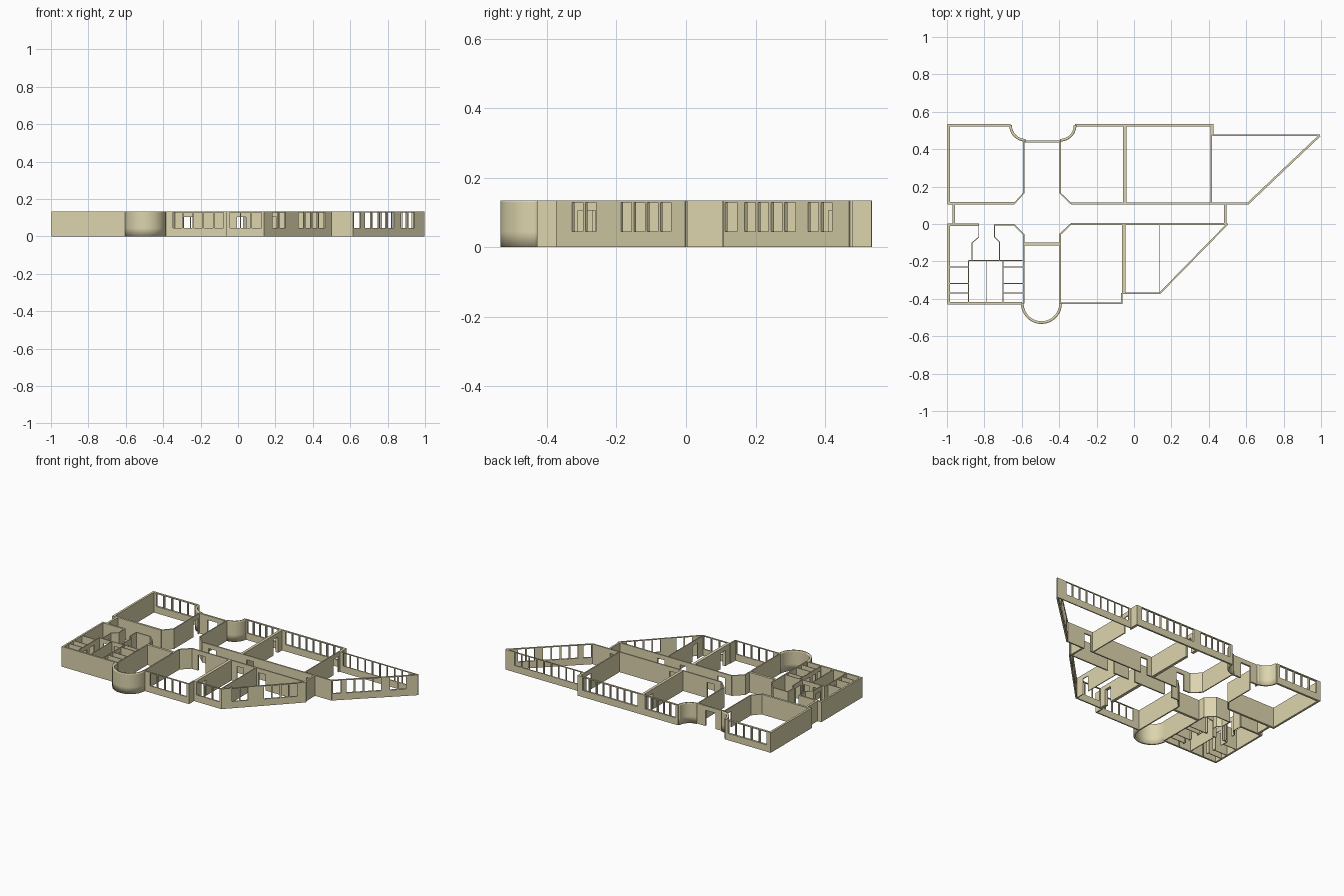
import bpy, bmesh, math

if "Cube" in bpy.data.objects:
    bpy.data.objects.remove(bpy.data.objects["Cube"])

H = 0.134
WIN = (0.045, 0.129)
DOOR = (0.0, 0.105)
LEVELS = [0, 0.045, 0.105, 0.129, H]

mat = bpy.data.materials.new("wall_paint")
mat.diffuse_color = (0.72, 0.66, 0.42, 1)
mat.use_nodes = True
mat.node_tree.nodes["Principled BSDF"].inputs["Base Color"].default_value = mat.diffuse_color


def wall(name, pts, t=0.01, wins=(), doors=(), closed=False):
    """Wall strip along a path; openings given as (segment, start, end),
    in x on walls parallel to x, otherwise in y."""
    bm = bmesh.new()
    if closed:
        pts = pts + pts[:1]
    for i, (p, q) in enumerate(zip(pts, pts[1:])):
        ax = 0 if abs(q[1] - p[1]) < 1e-5 else 1
        holes = []
        for group, (z0, z1) in ((wins, WIN), (doors, DOOR)):
            for seg, a, b in group:
                if seg == i:
                    f = sorted((c - p[ax]) / (q[ax] - p[ax]) for c in (a, b))
                    holes.append((f[0], f[1], z0, z1))
        cuts = sorted({0.0, 1.0} | {h[0] for h in holes} | {h[1] for h in holes})
        for a, b in zip(cuts, cuts[1:]):
            for z0, z1 in zip(LEVELS, LEVELS[1:]):
                m, zm = (a + b) / 2, (z0 + z1) / 2
                if any(h[0] < m < h[1] and h[2] < zm < h[3] for h in holes):
                    continue
                bm.faces.new([bm.verts.new((p[0] + (q[0] - p[0]) * s,
                                            p[1] + (q[1] - p[1]) * s, z))
                              for s, z in ((a, z0), (b, z0), (b, z1), (a, z1))])
    bmesh.ops.remove_doubles(bm, verts=bm.verts, dist=1e-5)
    me = bpy.data.meshes.new(name)
    bm.to_mesh(me)
    bm.free()
    ob = bpy.data.objects.new(name, me)
    bpy.context.collection.objects.link(ob)
    me.materials.append(mat)
    mod = ob.modifiers.new("thickness", 'SOLIDIFY')
    mod.thickness, mod.offset, mod.use_even_offset = t, 0, True
    return ob


def row(seg, a, b, n, gap=0.007):
    """n equal windows between a and b."""
    w = (b - a) / n
    return [(seg, a + i * w + gap / 2, a + (i + 1) * w - gap / 2) for i in range(n)]


def arc(cx, cy, r, a0, a1, n=16):
    return [(cx + r * math.cos(math.radians(a0 + (a1 - a0) * i / n)),
             cy + r * math.sin(math.radians(a0 + (a1 - a0) * i / n)))
            for i in range(n + 1)]


# North-west room
wall("northwest_outer_wall", [(-0.64, 0.11), (-0.991, 0.11), (-0.991, 0.528), (-0.66, 0.528)],
     0.014, wins=row(2, -0.97, -0.68, 5))
wall("northwest_inner_wall", [(-0.64, 0.11), (-0.59, 0.165), (-0.59, 0.445)], 0.007,
     doors=[(1, 0.37, 0.42)])

# Entrance with curved corners
curves = [wall("entrance_curve_left", arc(-0.58, 0.528, 0.08, 180, 270), 0.014),
          wall("entrance_curve_right", arc(-0.395, 0.528, 0.08, 270, 360), 0.014)]
wall("entrance_wall", [(-0.59, 0.441), (-0.395, 0.441)], 0.012, doors=[(0, -0.53, -0.455)])

# North middle and east rooms
wall("north_outer_wall", [(-0.315, 0.528), (-0.05, 0.528), (0.42, 0.528), (0.42, 0.475)], 0.012,
     wins=row(0, -0.30, -0.07, 5) + row(1, -0.02, 0.39, 8))
wall("north_middle_wall", [(-0.395, 0.445), (-0.395, 0.165), (-0.338, 0.11)], 0.007)
wall("north_divider", [(-0.05, 0.11), (-0.05, 0.525)], 0.018, doors=[(0, 0.43, 0.48)])
wall("north_east_divider", [(0.413, 0.11), (0.413, 0.525)], 0.007, doors=[(0, 0.41, 0.46)])

# Corridor
wall("corridor_north_wall", [(-0.338, 0.11), (0.615, 0.11)], 0.009,
     doors=[(0, -0.29, -0.235), (0, -0.01, 0.04), (0, 0.43, 0.48)])
wall("corridor_south_wall", [(-0.338, 0), (0.5, 0)], 0.009,
     doors=[(0, -0.29, -0.235), (0, -0.005, 0.042), (0, 0.155, 0.205)])
wall("corridor_west_end", [(-0.963, 0), (-0.963, 0.11)], 0.014)
wall("corridor_east_end", [(0.488, 0), (0.488, 0.11)], 0.012)

# North-east triangular room
wall("triangle_north_wall", [(0.42, 0.475), (0.995, 0.475)], 0.007,
     wins=row(0, 0.44, 0.93, 9))
wall("triangle_diagonal_wall", [(0.612, 0.112), (0.993, 0.473)], 0.011,
     wins=[(0, 0.116, 0.15)] + row(0, 0.169, 0.322, 4) + row(0, 0.351, 0.427, 2))

# South-west room
wall("southwest_outer_wall", [(-0.83, -0.004), (-0.991, -0.004), (-0.991, -0.424), (-0.60, -0.424)],
     0.012)
wall("southwest_inner_wall", [(-0.745, -0.004), (-0.642, -0.004), (-0.59, -0.055), (-0.59, -0.424)],
     0.007)
# Small rooms with thin partitions
wall("lobby_left", [(-0.83, -0.004), (-0.83, -0.07), (-0.865, -0.10), (-0.865, -0.195)], 0.005,
     doors=[(2, -0.175, -0.125)])
wall("lobby_right", [(-0.745, -0.004), (-0.745, -0.07), (-0.72, -0.095), (-0.72, -0.195)], 0.005,
     doors=[(2, -0.175, -0.125)])
wall("stall_cross_wall", [(-0.885, -0.195), (-0.595, -0.195)], 0.005,
     doors=[(0, -0.85, -0.80), (0, -0.775, -0.73)])
wall("stall_centre_wall", [(-0.79, -0.195), (-0.79, -0.42)], 0.005)
for side, x0, x1 in (("left", -0.885, -0.985), ("right", -0.70, -0.593)):
    wall(f"stall_front_{side}", [(x0, -0.195), (x0, -0.42)], 0.005,
         doors=[(0, -0.30, -0.25), (0, -0.358, -0.328), (0, -0.412, -0.38)])
    for i, y in enumerate((-0.23, -0.318, -0.368)):
        wall(f"stall_partition_{side}_{i + 1}", [(x0, y), (x1, y)], 0.005)

# Curved bay and its back wall
curves.append(wall("curved_bay", arc(-0.495, -0.425, 0.102, 180, 360, 32), 0.014))
wall("bay_back_wall", [(-0.59, -0.106), (-0.395, -0.106)], 0.016)

# South middle room
wall("south_middle_wall", [(-0.338, 0), (-0.395, -0.055), (-0.395, -0.424), (-0.065, -0.424),
                           (-0.065, -0.37)], 0.008, wins=row(2, -0.35, -0.075, 5))
wall("south_divider", [(-0.055, 0), (-0.055, -0.37)], 0.02, doors=[(0, -0.32, -0.27)])

# South-east room with diagonal wall
wall("southeast_outer_wall", [(-0.065, -0.37), (0.138, -0.37), (0.50, 0)], 0.009,
     wins=row(0, -0.045, 0.13, 3) + row(1, -0.328, -0.252, 2) + row(1, -0.188, -0.036, 4))
wall("southeast_divider", [(0.135, 0), (0.135, -0.37)], 0.005, doors=[(0, -0.31, -0.26)])

# Smooth the rounded walls
bpy.context.view_layer.update()
bpy.ops.object.select_all(action='DESELECT')
for ob in curves:
    ob.select_set(True)
    bpy.context.view_layer.objects.active = ob
bpy.ops.object.shade_smooth_by_angle()
